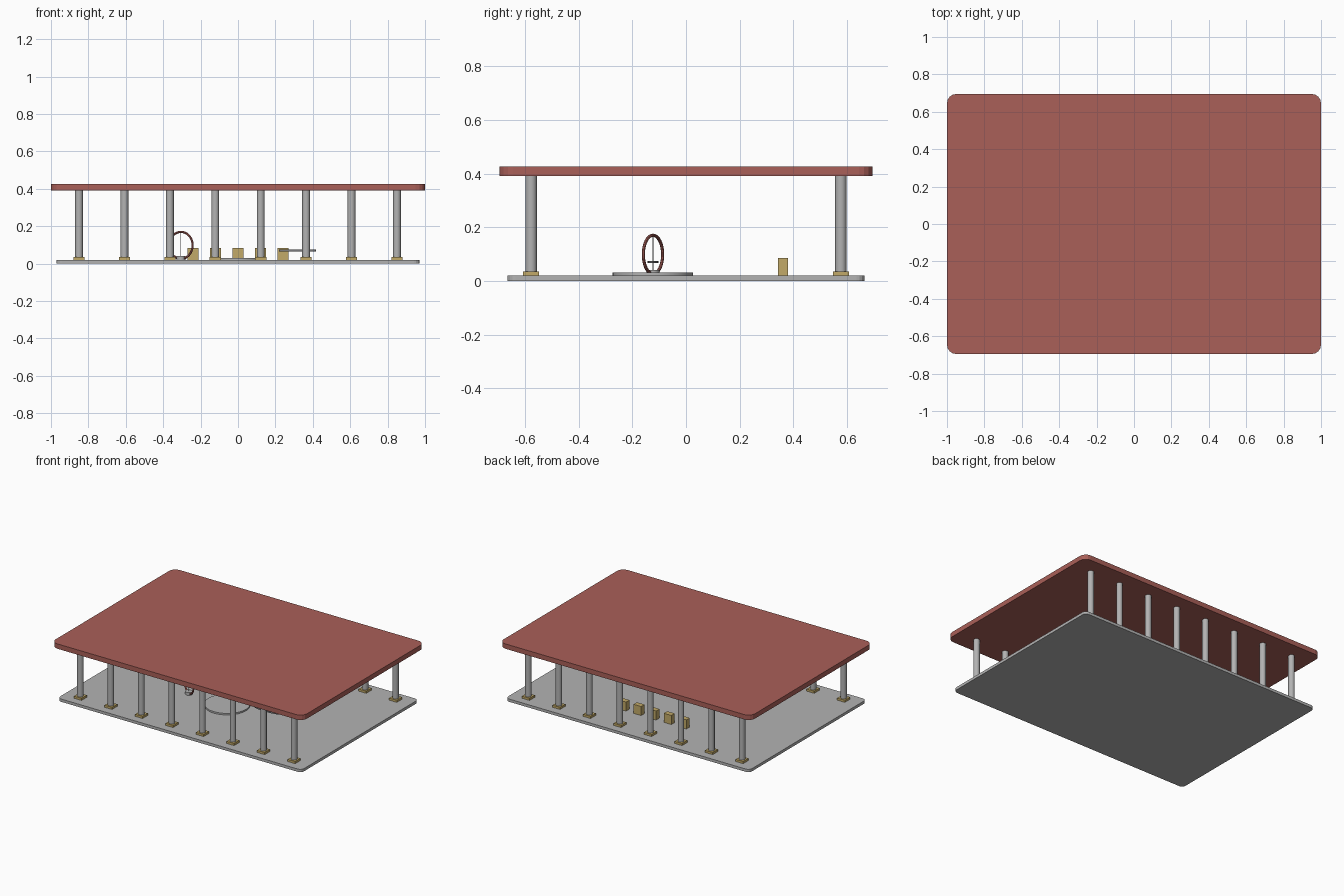
import bpy, bmesh, math
from mathutils import Matrix, Vector

if "Cube" in bpy.data.objects:
    bpy.data.objects.remove(bpy.data.objects["Cube"])


def material(name, rgb):
    m = bpy.data.materials.new(name)
    m.diffuse_color = (*rgb, 1)
    m.use_nodes = True
    m.node_tree.nodes["Principled BSDF"].inputs["Base Color"].default_value = m.diffuse_color
    return m


RED = material("roof red", (0.40, 0.115, 0.098))
GREY = material("stone grey", (0.45, 0.45, 0.45))
TAN = material("sand tan", (0.54, 0.40, 0.14))
DARK = material("dark grey", (0.20, 0.20, 0.21))


def finish(bm, name, mat, smooth=False):
    mesh = bpy.data.meshes.new(name)
    bmesh.ops.recalc_face_normals(bm, faces=bm.faces)
    bm.to_mesh(mesh)
    bm.free()
    mesh.materials.append(mat)
    ob = bpy.data.objects.new(name, mesh)
    bpy.context.collection.objects.link(ob)
    if smooth:
        bpy.ops.object.select_all(action='DESELECT')
        ob.select_set(True)
        bpy.context.view_layer.objects.active = ob
        bpy.ops.object.shade_smooth_by_angle(angle=math.radians(35))
    return ob


def box(name, mat, centre, size, corner=0):
    """Box from its centre and full size, with optional rounded upright corners."""
    bm = bmesh.new()
    bmesh.ops.create_cube(bm, size=1, matrix=Matrix.Translation(centre) @ Matrix.Diagonal((*size, 1)))
    if corner:
        upright = [e for e in bm.edges if abs(e.verts[0].co.z - e.verts[1].co.z) > size[2] / 2]
        bmesh.ops.bevel(bm, geom=upright, offset=corner, segments=4, profile=0.5, affect='EDGES')
    return finish(bm, name, mat)


def cylinder(name, mat, x, y, z0, z1, radius, sides, stretch=(1, 1)):
    bm = bmesh.new()
    place = Matrix.Translation((x, y, (z0 + z1) / 2)) @ Matrix.Diagonal((*stretch, 1, 1))
    bmesh.ops.create_cone(bm, cap_ends=True, segments=sides, radius1=radius, radius2=radius,
                          depth=z1 - z0, matrix=place)
    return finish(bm, name, mat, True)


def ring(name, mat, centre, major, minor, turn, sides=40, tube_sides=8):
    """Upright ring, turned about the vertical axis."""
    bm = bmesh.new()
    spin = Matrix.Rotation(turn, 3, 'Z')
    rows = []
    for i in range(sides):
        a = math.tau * i / sides
        row = []
        for j in range(tube_sides):
            b = math.tau * j / tube_sides
            r = major + minor * math.cos(b)
            p = Vector((r * math.cos(a), minor * math.sin(b), r * math.sin(a)))
            row.append(bm.verts.new(spin @ p + Vector(centre)))
        rows.append(row)
    for i in range(sides):
        for j in range(tube_sides):
            i2, j2 = (i + 1) % sides, (j + 1) % tube_sides
            bm.faces.new((rows[i][j], rows[i2][j], rows[i2][j2], rows[i][j2]))
    return finish(bm, name, mat, True)


# Floor and roof slabs
box("floor_slab", GREY, (0, 0, 0.01), (1.94, 1.33, 0.02), 0.03)
box("roof_slab", RED, (0, 0, 0.408), (2.0, 1.39, 0.035), 0.05)

# Front and back rows of columns on square plinths
for row, y in (("front", -0.577), ("back", 0.577)):
    for i in range(8):
        x = -0.85 + i * 1.7 / 7
        box(f"{row}_plinth_{i + 1}", TAN, (x, y, 0.0275), (0.06, 0.06, 0.015))
        cylinder(f"{row}_column_{i + 1}", GREY, x, y, 0.034, 0.392, 0.021, 20)

# Row of display blocks towards the back
for i in range(5):
    box(f"display_block_{i + 1}", TAN, (-0.24 + 0.12 * i, 0.362, 0.0525), (0.06, 0.038, 0.065))

# Round platform in the middle
cylinder("round_platform", GREY, 0, -0.123, 0.018, 0.031, 0.15, 40)

# Turned ring with its foot and thin pin
cylinder("ring_foot", GREY, -0.305, -0.123, 0.018, 0.04, 0.024, 20)
cylinder("ring_pin", GREY, -0.305, -0.123, 0.04, 0.165, 0.0015, 6)
ring("standing_ring", RED, (-0.305, -0.123, 0.098), 0.072, 0.006, math.radians(-30))

# Thin floating bar
cylinder("floating_bar", DARK, 0.318, -0.123, 0.066, 0.075, 0.02, 24, (4.95, 1))
